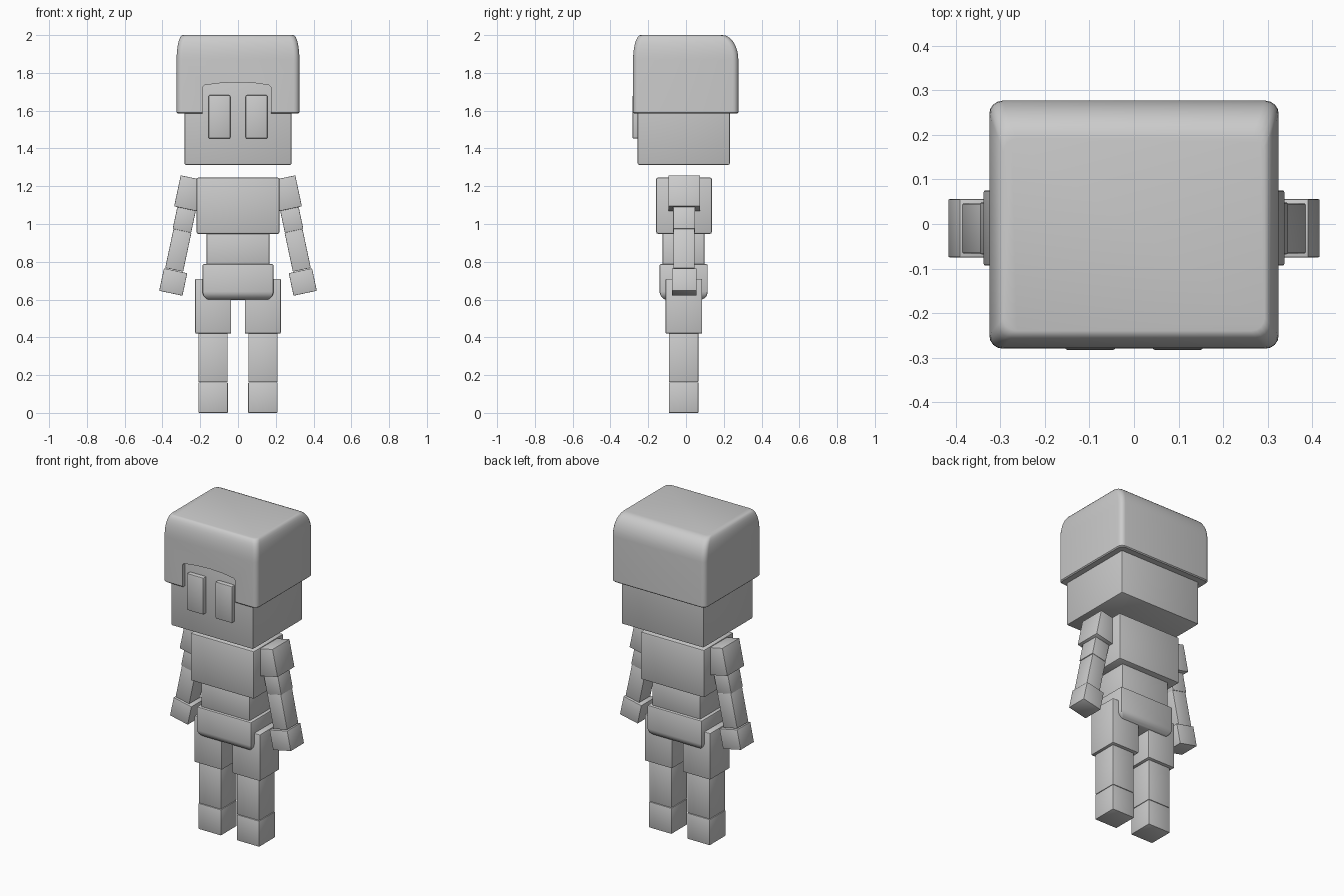
import bpy, bmesh, math
from mathutils import Matrix, Vector

if "Cube" in bpy.data.objects:
    bpy.data.objects.remove(bpy.data.objects["Cube"])

grey = bpy.data.materials.new("plain_grey")
grey.diffuse_color = (0.6, 0.6, 0.6, 1)
grey.use_nodes = True
grey.node_tree.nodes["Principled BSDF"].inputs["Base Color"].default_value = grey.diffuse_color


def finish(bm, name):
    """Turn a bmesh into a smooth-shaded object that keeps sharp edges."""
    bmesh.ops.recalc_face_normals(bm, faces=bm.faces)
    mesh = bpy.data.meshes.new(name)
    bm.to_mesh(mesh)
    bm.free()
    mesh.materials.append(grey)
    ob = bpy.data.objects.new(name, mesh)
    bpy.context.collection.objects.link(ob)
    return ob


def smooth(ob):
    bpy.ops.object.select_all(action='DESELECT')
    ob.select_set(True)
    bpy.context.view_layer.objects.active = ob
    bpy.ops.object.shade_smooth_by_angle(angle=math.radians(35))


def box(name, x, y, z, bevel=0.006, tilt=0.0, round_bottom=0.0):
    """Bevelled box from (min, max) ranges, tilted about its own centre."""
    bm = bmesh.new()
    bmesh.ops.create_cube(bm, size=1)
    size = [r[1] - r[0] for r in (x, y, z)]
    mid = Vector([(r[0] + r[1]) / 2 for r in (x, y, z)])
    bmesh.ops.scale(bm, vec=size, verts=bm.verts)
    if round_bottom:
        low = [e for e in bm.edges if all(v.co.z < 0 for v in e.verts)]
        bmesh.ops.bevel(bm, geom=low, offset=round_bottom, segments=5,
                        profile=0.5, affect='EDGES')
    sharp = [e for e in bm.edges if e.calc_face_angle(0) > 0.8]
    bmesh.ops.bevel(bm, geom=sharp, offset=bevel, segments=2, profile=0.5,
                    affect='EDGES')
    bm.transform(Matrix.Translation(mid) @ Matrix.Rotation(tilt, 4, 'Y'))
    ob = finish(bm, name)
    smooth(ob)
    return ob


def centred(c, s):
    return (c - s / 2, c + s / 2)


# Hair: stacked rounded rectangles drawing in towards the top
def hair_ring(bm, z, half, front, back, r=0.03):
    ring = []
    for cx, cy, start in ((half - r, back - r, 0), (-half + r, back - r, 90),
                          (-half + r, front + r, 180), (half - r, front + r, 270)):
        for k in range(5):
            a = math.radians(start + k * 22.5)
            ring.append(bm.verts.new((cx + r * math.cos(a), cy + r * math.sin(a), z)))
    return ring


bm = bmesh.new()
levels = [(1.585, 0.006), (1.591, 0.0)]
rings = [hair_ring(bm, z, 0.325 - i, -0.28 + i, 0.277 - i) for z, i in levels]
for k in range(9):
    a = math.radians(k * 11.25)
    t = 1 - math.cos(a)
    rings.append(hair_ring(bm, 1.87 + 0.13 * math.sin(a), 0.325 - 0.032 * t,
                           -0.28 + 0.04 * t, 0.277 - 0.085 * t))
for a, b in zip(rings, rings[1:]):
    for i in range(len(a)):
        j = (i + 1) % len(a)
        bm.faces.new((a[i], a[j], b[j], b[i]))
bm.faces.new(rings[0])
bm.faces.new(rings[-1])
hair = finish(bm, "hair")

# Fringe opening: arched cutter taken out of the front of the hair
bm = bmesh.new()
outline = [(-0.187, 1.5), (-0.187, 1.725), (-0.178, 1.735), (-0.09, 1.746),
           (0, 1.75), (0.09, 1.746), (0.165, 1.735), (0.174, 1.725), (0.174, 1.5)]
face = bm.faces.new([bm.verts.new((x, -0.4, z)) for x, z in outline])
new = bmesh.ops.extrude_face_region(bm, geom=[face])["geom"]
bmesh.ops.translate(bm, vec=(0, 0.16, 0),
                    verts=[v for v in new if isinstance(v, bmesh.types.BMVert)])
cutter = finish(bm, "fringe_cutter")
cutter.hide_render = True
mod = hair.modifiers.new("opening", 'BOOLEAN')
mod.operation, mod.object, mod.solver = 'DIFFERENCE', cutter, 'EXACT'
bpy.context.view_layer.objects.active = hair
bpy.ops.object.modifier_apply(modifier=mod.name)
bpy.data.objects.remove(cutter)
smooth(hair)

# Head and trunk
box("head", (-0.283, 0.283), (-0.256, 0.232), (1.313, 1.9), 0.008)
box("chest", (-0.22, 0.22), (-0.158, 0.137), (0.948, 1.246), 0.01)
box("waist", (-0.167, 0.167), (-0.124, 0.098), (0.775, 0.955))
box("hips", (-0.188, 0.188), (-0.14, 0.115), (0.597, 0.788), 0.008,
    round_bottom=0.045)

# Paired parts
for s, side in ((-1, "left"), (1, "right")):
    def pair(name, x, *rest, **kw):
        box(f"{side}_{name}", sorted((s * x[0], s * x[1])), *rest, **kw)

    pair("eye", (0.041, 0.156), (-0.283, -0.24), (1.452, 1.682), 0.007)

    # Legs
    pair("thigh", (0.036, 0.227), (-0.108, 0.086), (0.42, 0.71))
    pair("shin", (0.055, 0.209), (-0.09, 0.065), (0.163, 0.425), 0.003)
    pair("foot", (0.054, 0.21), (-0.091, 0.066), (0.0, 0.161), 0.004)

    # Arms hang outwards: centre x, centre z, width, length, depth range
    for name, cx, cz, w, l, y in (
            ("shoulder", 0.262, 1.163, 0.12, 0.168, (-0.093, 0.075)),
            ("upper_arm", 0.284, 1.025, 0.1, 0.125, (-0.068, 0.048)),
            ("forearm", 0.316, 0.861, 0.097, 0.212, (-0.066, 0.046)),
            ("hand", 0.343, 0.693, 0.126, 0.122, (-0.075, 0.056))):
        pair(name, centred(cx, w), y, centred(cz, l), 0.003,
             tilt=-s * math.radians(12))
